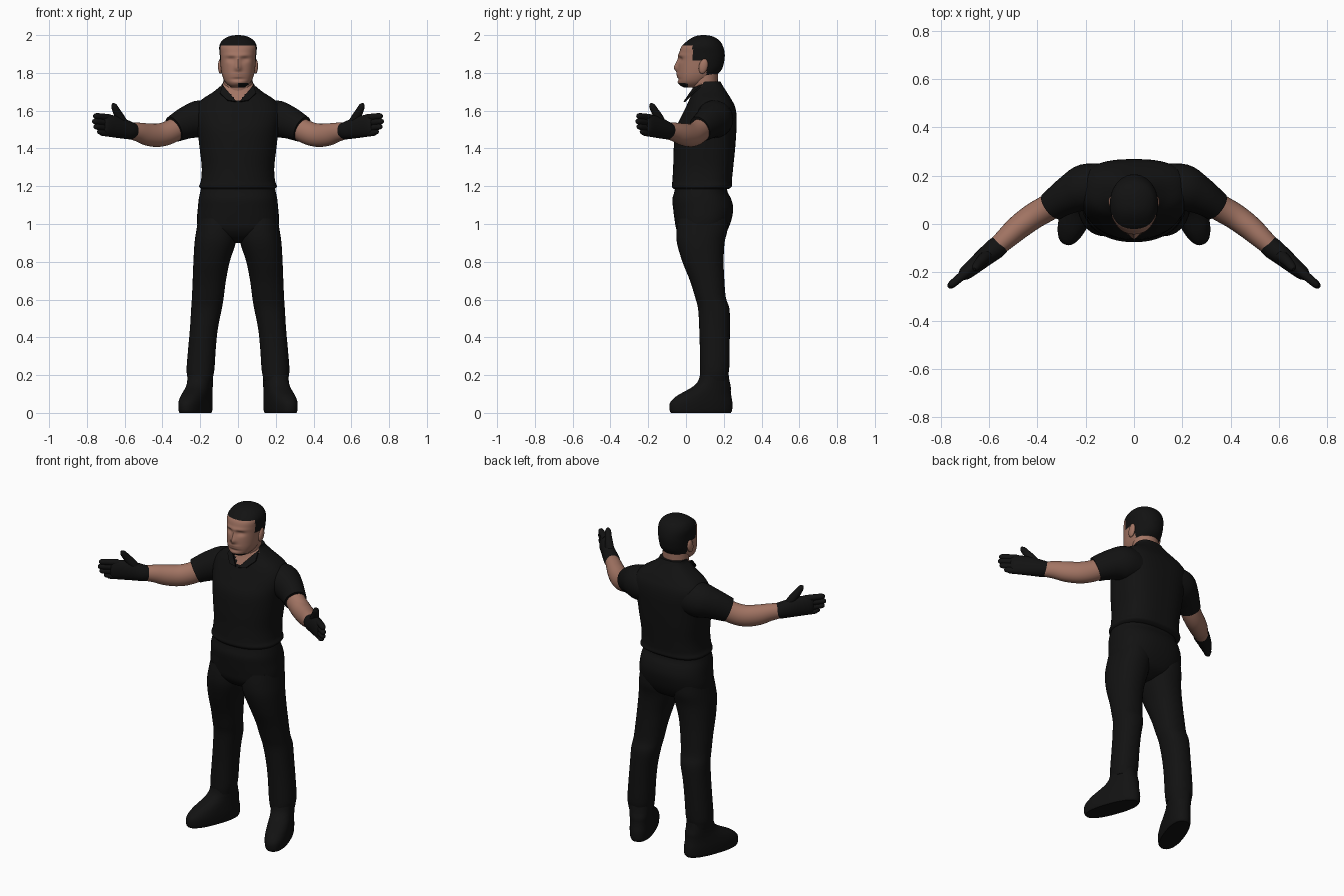
import bpy, bmesh, math
from mathutils import Vector


def material(name, rgb):
    m = bpy.data.materials.new(name)
    m.diffuse_color = (*rgb, 1)
    return m


BLACK = material("black cloth", (0.006, 0.006, 0.006))
SKIN = material("skin", (0.36, 0.175, 0.125))


def smooth_rows(rows, steps):
    """Catmull-Rom interpolation of section rows."""
    out = []
    n = len(rows)
    for i in range(n - 1):
        p = [rows[max(i - 1, 0)], rows[i], rows[i + 1], rows[min(i + 2, n - 1)]]
        for s in range(steps):
            t = s / steps
            out.append([0.5 * (2 * b + (c - a) * t + (2 * a - 5 * b + 4 * c - d) * t * t
                               + (3 * b - a - 3 * c + d) * t ** 3) for a, b, c, d in zip(*p)])
    out.append(list(rows[-1]))
    return out


def loft(name, rows, mats, frame=None, sides=28, steps=4, front=2.0, back=2.0,
         mirror=False, rule=None, warp=None):
    """Rows are x, y, z, half-width, half-depth; the frame follows the path if not given."""
    rows = smooth_rows(rows, steps)
    cs = [Vector(r[:3]) for r in rows]
    bm = bmesh.new()
    rings = []
    for i, r in enumerate(rows):
        if frame:
            u, v = frame
        else:
            t = (cs[min(i + 1, len(cs) - 1)] - cs[max(i - 1, 0)]).normalized()
            u = t.cross(Vector((0, 0, 1))).normalized()
            v = u.cross(t)
        ring = []
        for k in range(sides):
            a = 2 * math.pi * k / sides
            c, s = math.cos(a), math.sin(a)
            e = 2 / (back if s > 0 else front)
            p = cs[i] + u * (r[3] * math.copysign(abs(c) ** e, c)) + v * (r[4] * math.copysign(abs(s) ** e, s))
            ring.append(bm.verts.new(warp(p) if warp else p))
        rings.append(ring)
    for r0, r1 in zip(rings, rings[1:]):
        for k in range(sides):
            j = (k + 1) % sides
            bm.faces.new((r0[k], r0[j], r1[j], r1[k]))
    bm.faces.new(rings[0])
    bm.faces.new(rings[-1])
    return finish(name, bm, mats, mirror, rule)


def finish(name, bm, mats, mirror=False, rule=None):
    bmesh.ops.recalc_face_normals(bm, faces=bm.faces)
    if rule:
        for f in bm.faces:
            f.material_index = int(rule(f.calc_center_median()))
    me = bpy.data.meshes.new(name)
    bm.to_mesh(me)
    bm.free()
    for m in mats:
        me.materials.append(m)
    me.shade_smooth()
    me.set_sharp_from_angle(angle=math.radians(50))
    ob = bpy.data.objects.new(name, me)
    bpy.context.collection.objects.link(ob)
    if mirror:
        ob.modifiers.new("mirror", 'MIRROR')
    return ob


UP = (Vector((1, 0, 0)), Vector((0, 1, 0)))


def body(rows):
    """z, front y, back y, half-width -> centred rows."""
    return [(0, (f + b) / 2, z, w, (b - f) / 2) for z, f, b, w in rows]


# shirt, with an open neckline showing skin
loft("shirt", body([
    (1.185, -.065, .225, .195), (1.2, -.075, .243, .206), (1.23, -.072, .243, .196),
    (1.3, -.068, .25, .192), (1.4, -.065, .26, .203), (1.5, -.055, .267, .215),
    (1.57, -.025, .268, .228), (1.62, 0, .26, .222), (1.66, .018, .24, .19),
    (1.70, .036, .215, .13), (1.735, .045, .193, .088), (1.755, .055, .182, .078)]),
    [BLACK, SKIN], UP, sides=64, steps=6, front=2.2, back=2.7,
    rule=lambda c: c.y < .09 and c.z > 1.645 + abs(c.x) * .95)

# sleeves
loft("sleeve", [(.12, .16, 1.55, .09, .09), (.2, .15, 1.555, .098, .1), (.26, .125, 1.54, .082, .088),
                (.31, .095, 1.518, .069, .078), (.34, .073, 1.502, .064, .071)], [BLACK], mirror=True)

# bare arms
loft("forearm", [(.29, .105, 1.525, .055, .06), (.36, .065, 1.487, .055, .062),
                 (.42, .03, 1.47, .054, .062), (.48, -.015, 1.474, .051, .059),
                 (.53, -.06, 1.487, .045, .05), (.59, -.115, 1.495, .036, .04)], [SKIN], mirror=True)

# gloves: palm, fingers and thumb
loft("glove_palm", [(.553, -.083, 1.492, .041, .043), (.575, -.102, 1.495, .044, .047),
                    (.61, -.13, 1.505, .04, .053), (.66, -.172, 1.517, .034, .058),
                    (.70, -.205, 1.522, .028, .056), (.715, -.217, 1.523, .018, .045)], [BLACK], mirror=True)
for i, (z, end) in enumerate([(1.48, .738), (1.507, .758), (1.535, .765), (1.563, .76)]):
    ez = z + .008
    loft("glove_finger_%d" % (i + 1), [
        (.68, -.188, z, .019, .018), (.715, -.217, z + .004, .018, .018),
        (end - .012, -.217 - (end - .727) * .85, ez, .016, .016),
        (end, -.217 - (end - .715) * .85, ez, .011, .011),
        (end + .004, -.217 - (end - .711) * .85, ez, .004, .004)], [BLACK], sides=14, mirror=True)
loft("glove_thumb", [(.60, -.125, 1.515, .025, .028), (.622, -.143, 1.56, .024, .025),
                     (.642, -.163, 1.595, .02, .021), (.656, -.18, 1.625, .016, .016),
                     (.661, -.187, 1.638, .006, .006)], [BLACK], sides=16, mirror=True)

# trousers: hips and legs
loft("trouser_hips", body([
    (.90, .03, .13, .05), (.93, -.02, .19, .14), (.97, -.05, .22, .205), (1.02, -.06, .24, .217),
    (1.08, -.068, .25, .213), (1.13, -.072, .24, .208), (1.17, -.062, .22, .2), (1.21, -.055, .215, .19)]),
    [BLACK], UP, sides=40, front=2.3, back=2.4)
loft("trouser_leg", [
    (.2, .148, .17, .064, .072), (.2, .148, .2, .07, .075), (.198, .151, .24, .074, .078),
    (.19, .152, .35, .073, .079), (.18, .151, .45, .074, .081), (.167, .147, .55, .081, .083),
    (.16, .13, .61, .084, .081), (.152, .112, .7, .088, .091), (.14, .09, .8, .096, .109),
    (.121, .078, .9, .109, .126), (.112, .085, .97, .108, .135), (.11, .09, 1.03, .1, .13)],
    [BLACK], UP, sides=36, front=2.2, back=2.2, mirror=True)

# boots, toes turned outward
turn = math.radians(20)
toe = Vector((math.sin(turn), -math.cos(turn), 0))
side = Vector((math.cos(turn), math.sin(turn), 0))
loft("boot", [(.2 + toe.x * f, .15 + toe.y * f, z, w, l) for z, f, l, w in [
    (0, .076, .165, .06), (.015, .076, .173, .065), (.055, .074, .172, .067), (.09, .058, .15, .065),
    (.115, .036, .125, .063), (.14, .014, .102, .062), (.17, .003, .083, .063), (.21, 0, .074, .064)]],
    [BLACK], (side, -toe), sides=40, front=2.3, back=2.4, mirror=True)

# neck
loft("neck", body([(1.62, .04, .17, .075), (1.70, .038, .17, .075), (1.74, .03, .168, .076),
                   (1.80, .02, .17, .075)]), [SKIN], UP)

# facial relief: x, z, push along y, spread in x and z
relief = [(0, 1.825, -.017, .013, .014), (0, 1.855, -.011, .009, .022),
          (.036, 1.872, .011, .017, .010), (-.036, 1.872, .011, .017, .010),
          (.035, 1.893, -.005, .025, .007), (-.035, 1.893, -.005, .025, .007),
          (0, 1.793, -.006, .022, .006), (0, 1.779, -.005, .02, .005),
          (0, 1.766, .004, .03, .006), (0, 1.748, -.006, .022, .010)]


def face_warp(p):
    if p.y < .06:
        for x, z, d, sx, sz in relief:
            p.y += d * math.exp(-((p.x - x) / sx) ** 2 / 2 - ((p.z - z) / sz) ** 2 / 2)
    return p


def dark(c):
    hair = c.z > 1.945 or (c.y > .035 and c.z > 1.865) or (c.y > .108 and c.z > 1.778)
    chin_patch = c.z < 1.746 and .0 < c.x < .055 and c.y < .01
    return hair or chin_patch


# head with painted hair
loft("head", body([
    (1.722, -.01, .07, .03), (1.735, -.03, .095, .052), (1.755, -.04, .125, .07),
    (1.785, -.043, .16, .083), (1.82, -.043, .19, .09), (1.86, -.04, .202, .094),
    (1.90, -.036, .205, .097), (1.94, -.024, .196, .099), (1.97, .008, .178, .085),
    (1.988, .035, .152, .06), (1.997, .06, .125, .032), (2.0, .085, .1, .006)]),
    [SKIN, BLACK], UP, sides=88, steps=7, front=2.3, back=2.1, rule=dark, warp=face_warp)

# ears
bm = bmesh.new()
bmesh.ops.create_uvsphere(bm, u_segments=16, v_segments=10, radius=1)
for v in bm.verts:
    v.co = Vector((.093 + v.co.x * .013, .092 + v.co.y * .024 + v.co.z * .006, 1.835 + v.co.z * .04))
finish("ear", bm, [SKIN], mirror=True)

# shirt collar flaps
bm = bmesh.new()
pts = [(.082, .09, 1.735), (.07, .045, 1.718), (.008, -.006, 1.645), (.055, .002, 1.652), (.095, .04, 1.69)]
lower = [bm.verts.new(p) for p in pts]
upper = [bm.verts.new((x, y - .007, z + .004)) for x, y, z in pts]
bm.faces.new(lower)
bm.faces.new(upper)
for k in range(5):
    j = (k + 1) % 5
    bm.faces.new((lower[k], lower[j], upper[j], upper[k]))
finish("collar_flap", bm, [BLACK], mirror=True)
